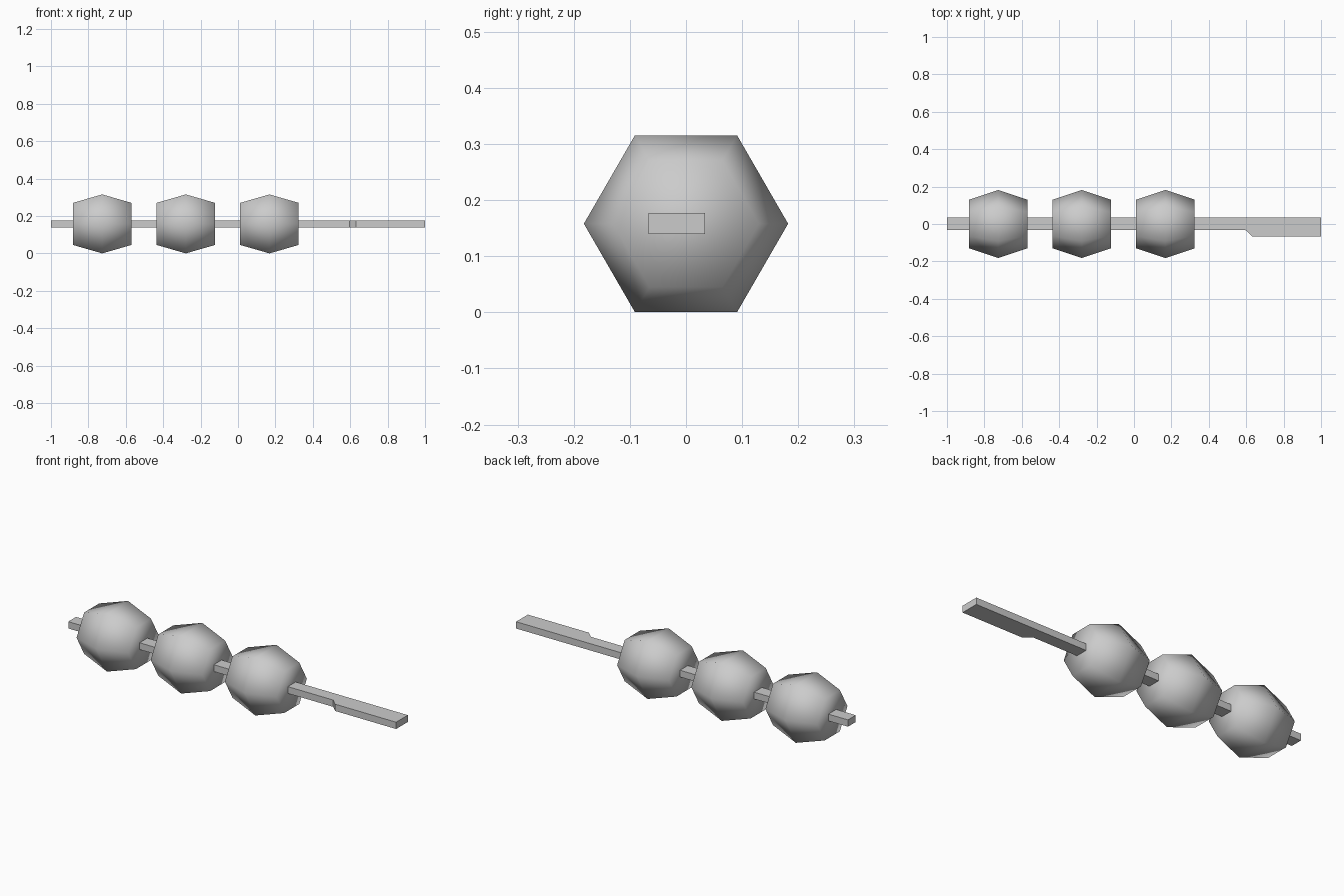
import bpy, bmesh, math

if "Cube" in bpy.data.objects:
    bpy.data.objects.remove(bpy.data.objects["Cube"])

def make_object(name, bm, smooth):
    bmesh.ops.recalc_face_normals(bm, faces=bm.faces[:])
    for f in bm.faces:
        f.smooth = smooth
    mesh = bpy.data.meshes.new(name)
    bm.to_mesh(mesh)
    bm.free()
    obj = bpy.data.objects.new(name, mesh)
    bpy.context.collection.objects.link(obj)
    return obj

MID_Z = 0.158

# Dumplings: six-sided barrels along x, widest in the middle
def dumpling(name, cx):
    bm = bmesh.new()
    rings = []
    for dx, r in ((-0.156, 0.13), (0, 0.182), (0.156, 0.13)):
        rings.append([bm.verts.new((cx + dx, r * math.cos(i * math.pi / 3),
                                    MID_Z + r * math.sin(i * math.pi / 3)))
                      for i in range(6)])
    for a, b in zip(rings, rings[1:]):
        for i in range(6):
            j = (i + 1) % 6
            bm.faces.new((a[i], a[j], b[j], b[i]))
    bm.faces.new(rings[0])
    bm.faces.new(rings[-1])
    return make_object(name, bm, True)

for i in range(3):
    dumpling(f"dumpling_{i + 1}", -0.726 + 0.447 * i)

# Skewer: flat stick whose handle end widens towards the front
outline = [(-1, 0.034), (-1, -0.033), (0.597, -0.033), (0.632, -0.067),
           (1, -0.067), (1, 0.034)]
bm = bmesh.new()
base = bm.faces.new([bm.verts.new((x, y, 0.14)) for x, y in outline])
top = bmesh.ops.extrude_face_region(bm, geom=[base])
bmesh.ops.translate(bm, vec=(0, 0, 0.037),
                    verts=[v for v in top["geom"] if isinstance(v, bmesh.types.BMVert)])
make_object("skewer", bm, False)
